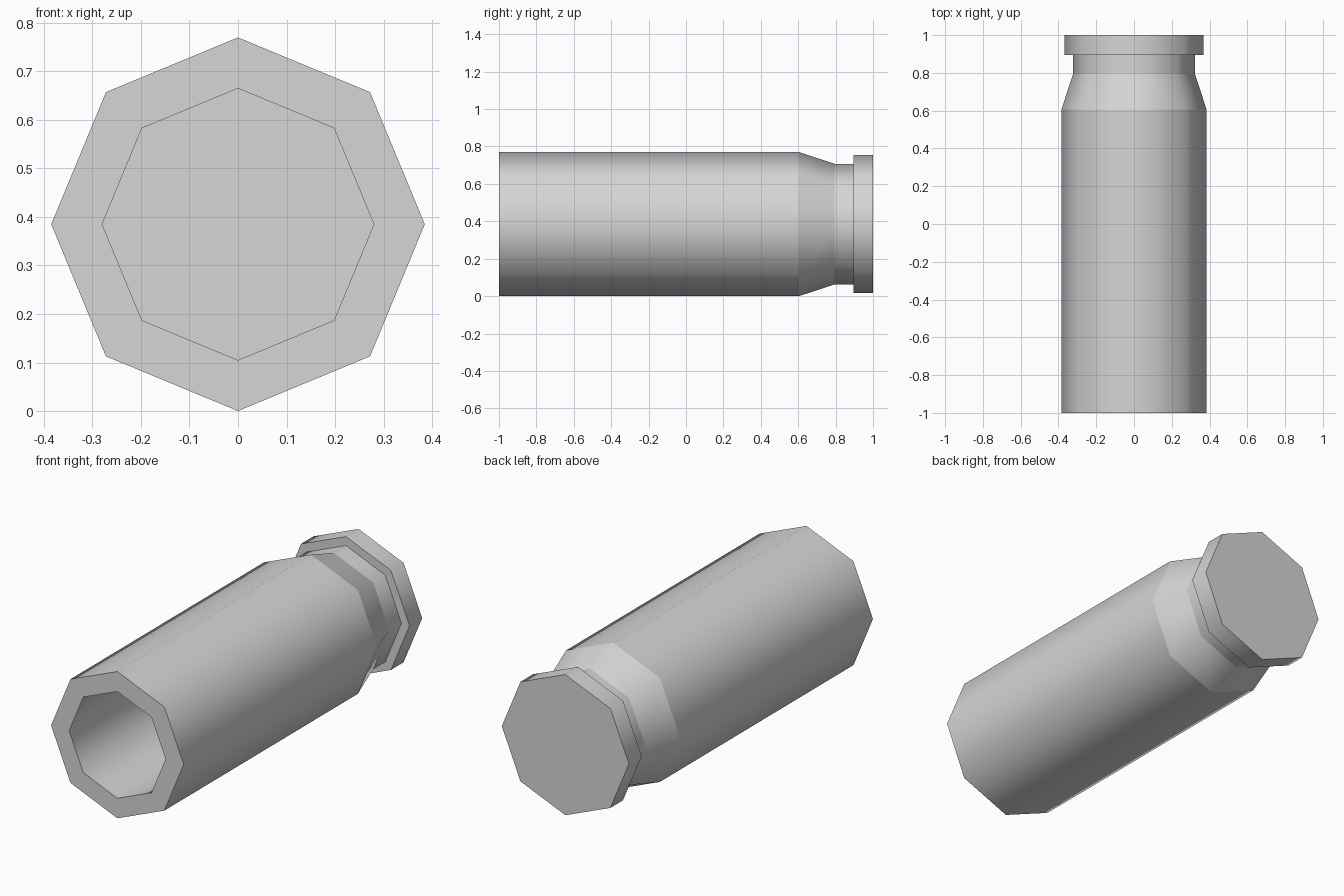
import bpy
import bmesh
from math import cos, sin, pi

SIDES = 8
AXIS_Z = 0.385

if "Cube" in bpy.data.objects:
    bpy.data.objects.remove(bpy.data.objects["Cube"], do_unlink=True)

# Plain grey metal
grey = bpy.data.materials.new("grey_metal")
grey.use_nodes = True
colour = (0.67, 0.67, 0.67, 1)
grey.diffuse_color = colour
grey.node_tree.nodes["Principled BSDF"].inputs["Base Color"].default_value = colour


def lathe(name, profile):
    """Turn a (radius, y) profile about the y axis, closing both ends."""
    bm = bmesh.new()
    rings = []
    for radius, y in profile:
        ring = []
        for i in range(SIDES):
            a = 2 * pi * i / SIDES
            ring.append(bm.verts.new((radius * cos(a), y, AXIS_Z + radius * sin(a))))
        rings.append(ring)
    for lower, upper in zip(rings, rings[1:]):
        for i in range(SIDES):
            j = (i + 1) % SIDES
            bm.faces.new((lower[i], lower[j], upper[j], upper[i]))
    bm.faces.new(rings[0])
    bm.faces.new(rings[-1])
    bmesh.ops.recalc_face_normals(bm, faces=bm.faces)
    # Smooth around the tube, crisp at every ring
    for face in bm.faces:
        face.smooth = True
    for ring in rings:
        for i in range(SIDES):
            edge = bm.edges.get((ring[i], ring[(i + 1) % SIDES]))
            edge.smooth = False
    mesh = bpy.data.meshes.new(name)
    bm.to_mesh(mesh)
    bm.free()
    mesh.materials.append(grey)
    obj = bpy.data.objects.new(name, mesh)
    bpy.context.collection.objects.link(obj)
    return obj


# Hollow casing: bore floor, mouth, body, taper, groove and base rim
lathe("casing", [
    (0.28, 0.6), (0.28, -1),
    (0.385, -1), (0.385, 0.605),
    (0.322, 0.795), (0.322, 0.895),
    (0.369, 0.895), (0.369, 1),
])
